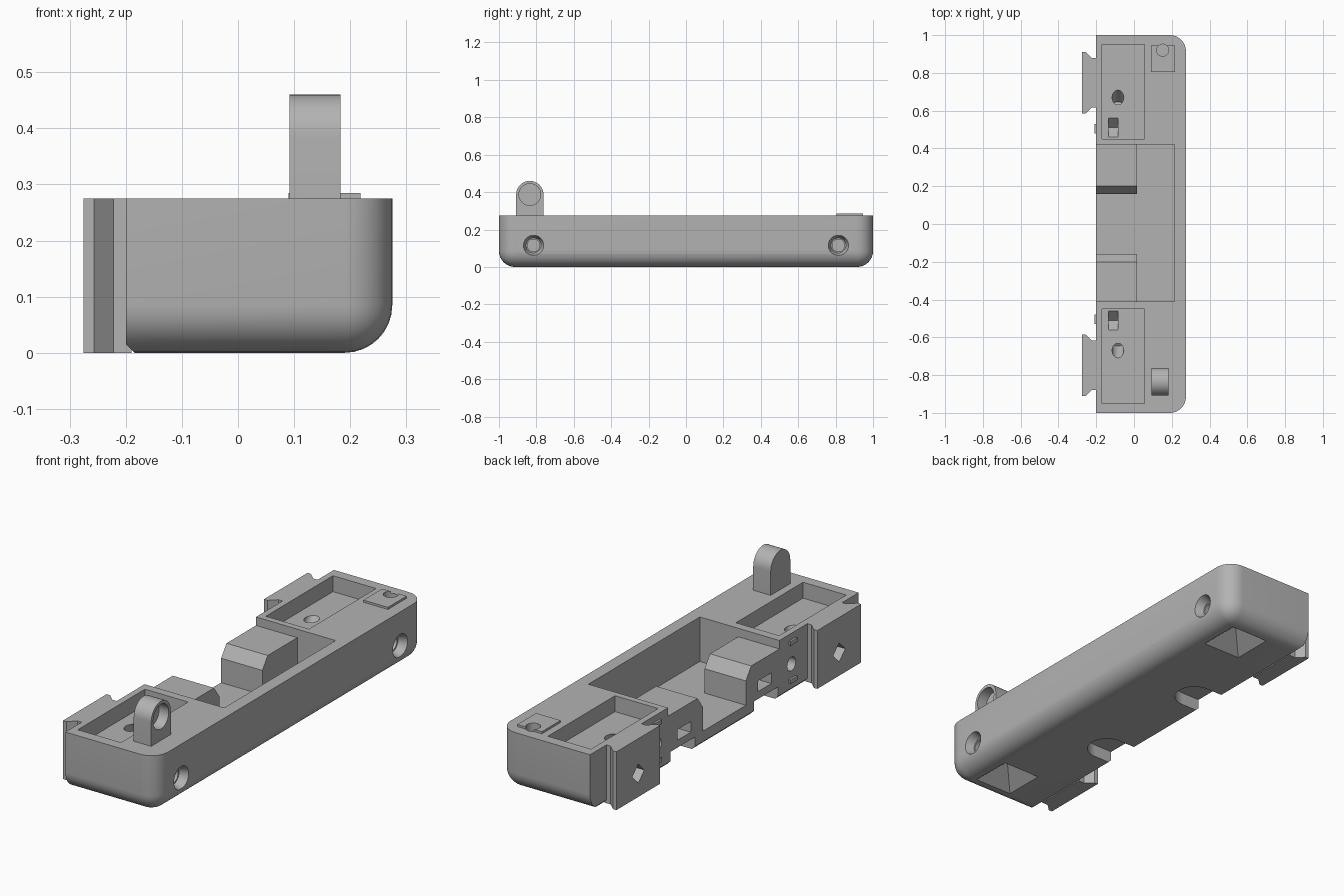
import bpy, bmesh, math
from mathutils import Matrix, Vector

if "Cube" in bpy.data.objects:
    bpy.data.objects.remove(bpy.data.objects["Cube"], do_unlink=True)

grey = bpy.data.materials.new("plain_grey")
grey.use_nodes = True
COLOUR = (0.45, 0.45, 0.45, 1)
grey.diffuse_color = COLOUR
grey.node_tree.nodes["Principled BSDF"].inputs["Base Color"].default_value = COLOUR


def add(name, bm):
    bmesh.ops.recalc_face_normals(bm, faces=bm.faces)
    mesh = bpy.data.meshes.new(name)
    bm.to_mesh(mesh)
    bm.free()
    mesh.materials.append(grey)
    ob = bpy.data.objects.new(name, mesh)
    bpy.context.collection.objects.link(ob)
    return ob


def box_bm(x, y, z):
    y = sorted(y)
    bm = bmesh.new()
    bmesh.ops.create_cube(bm, size=1)
    for v in bm.verts:
        for i, (lo, hi) in enumerate((x, y, z)):
            v.co[i] = lo if v.co[i] < 0 else hi
    return bm


def box(name, x, y, z):
    return add(name, box_bm(x, y, z))


def cone(name, centre, r1, r2, depth, axis, sides=32, spin=0):
    bm = bmesh.new()
    turn = Vector(axis).to_track_quat('Z', 'Y').to_matrix().to_4x4()
    bmesh.ops.create_cone(bm, cap_ends=True, segments=sides, radius1=r1, radius2=r2, depth=depth,
                          matrix=Matrix.Translation(centre) @ turn @ Matrix.Rotation(spin, 4, 'Z'))
    return add(name, bm)


def prism(name, points, along, lo, hi):
    """Extrude a 2D outline along the z axis or the x axis."""
    bm = bmesh.new()
    place = (lambda p, t: (p[0], p[1], t)) if along == 'z' else (lambda p, t: (t, p[0], p[1]))
    face = bm.faces.new([bm.verts.new(place(p, lo)) for p in points])
    new = bmesh.ops.extrude_face_region(bm, geom=[face])["geom"]
    shift = Vector(place((0, 0), hi - lo))
    bmesh.ops.translate(bm, vec=shift, verts=[g for g in new if isinstance(g, bmesh.types.BMVert)])
    return add(name, bm)


def combine(ob, tools, operation='DIFFERENCE'):
    for tool in tools:
        m = ob.modifiers.new("cut", 'BOOLEAN')
        m.object, m.operation, m.solver = tool, operation, 'EXACT'
    dg = bpy.context.evaluated_depsgraph_get()
    mesh = bpy.data.meshes.new_from_object(ob.evaluated_get(dg))
    ob.modifiers.clear()
    ob.data = mesh
    for tool in tools:
        bpy.data.objects.remove(tool, do_unlink=True)


def smooth(ob):
    bpy.ops.object.select_all(action='DESELECT')
    ob.select_set(True)
    bpy.context.view_layer.objects.active = ob
    bpy.ops.object.shade_smooth_by_angle(angle=math.radians(30))


# Main body: rounded on the outer side, ends and underside
BACK, TOP = -0.2, 0.275
bm = box_bm((BACK, 0.275), (-1, 1), (0, TOP))


def rounded(e):
    a, b = (v.co for v in e.verts)
    outer = a.x > 0 and b.x > 0
    low = a.z < 0.1 and b.z < 0.1
    return (outer and not (a.z > 0.1 and b.z > 0.1)) or (low and abs(a.y - b.y) < 0.1)


bmesh.ops.bevel(bm, geom=[e for e in bm.edges if rounded(e)], offset=0.085,
                segments=8, profile=0.5, affect='EDGES')
body = add("body", bm)

# Central bay and the bevelled lower edge
cuts = [box("bay", (-0.3, 0.215), (-0.41, 0.42), (0.065, 0.4)),
        cone("edge_bevel", (BACK, 0, 0), 0.016, 0.016, 3, (0, 1, 0), 4)]
combine(body, cuts)

# Stepped blocks in the bay and dovetail tabs on the back
parts = []
for s in (1, -1):
    parts.append(prism("bay_block", [(s * 0.16, 0.03), (s * 0.43, 0.03), (s * 0.43, 0.235),
                                     (s * 0.2, 0.235), (s * 0.16, 0.18)], 'x', BACK, 0.015))
    half = [(-0.19, 0.13), (-0.222, 0.13), (-0.257, 0.163), (-0.275, 0.163)]
    outline = [(x, s * 0.748 + w) for x, w in half]
    outline += [(x, s * 0.748 - w) for x, w in reversed(half)]
    parts.append(prism("dovetail_tab", outline, 'z', 0, TOP))
    for z in (0.055, 0.235):
        parts.append(box("small_catch", (-0.21, -0.19), (s * 0.48, s * 0.53), (z - 0.01, z + 0.01)))
combine(body, parts, 'UNION')

# Recesses and holes, repeated at both ends
cuts = []
for s in (1, -1):
    cuts += [
        box("tray", (-0.17, 0.055), (s * 0.45, s * 0.95), (0.2, 0.4)),
        cone("tray_hole", (-0.085, s * 0.67, 0.2), 0.031, 0.031, 0.16, (0, s * 0.6, 0.8)),
        cone("side_countersink", (0.26, s * 0.815, 0.115), 0.04, 0.058, 0.05, (1, 0, 0)),
        cone("side_bore", (0.22, s * 0.815, 0.115), 0.033, 0.033, 0.08, (1, 0, 0)),
        cone("bottom_pyramid", (0.075, s * 0.81, 0.035), 0.157, 0.01, 0.09, (0, 0, 1), 4, math.pi / 4),
        cone("tab_slot", (-0.25, s * 0.748, 0.11), 0.045, 0.045, 0.12, (1, 0, 0), 4),
        cone("back_hole", (BACK, s * 0.5, 0.13), 0.032, 0.032, 0.12, (1, 0, 0)),
        box("back_window", (-0.3, -0.12), (s * 0.25, s * 0.35), (0.095, 0.145)),
        cone("vee_slot", (-0.11, s * 0.51, 0.2), 0.05, 0.05, 0.05, (1, 0, 0), 4),
        box("bottom_notch", (-0.3, -0.1), (s * 0.22, s * 0.4), (-0.1, 0.06)),
        cone("notch_round_end", (-0.1, s * 0.31, -0.02), 0.09, 0.09, 0.16, (0, 0, 1)),
    ]
combine(body, cuts)
smooth(body)

# Raised pad with a blind hole
pad = box("raised_pad", (0.09, 0.218), (0.805, 0.945), (0.26, 0.285))
combine(body, [pad], 'UNION')
combine(body, [cone("pad_hole", (0.152, 0.92, 0.26), 0.032, 0.032, 0.12, (0, 0, 1))])
smooth(body)

# Upright lug with a round top and a round recess on the outer side
arc = [math.pi * i / 20 for i in range(21)]
lug = prism("upright_lug", [(-0.762, 0.26), *[(-0.835 + 0.073 * math.cos(a), 0.387 + 0.073 * math.sin(a))
                                             for a in arc], (-0.908, 0.26)], 'x', 0.092, 0.183)
combine(lug, [cone("lug_recess", (0.183, -0.835, 0.387), 0.058, 0.058, 0.1, (1, 0, 0))])
smooth(lug)
